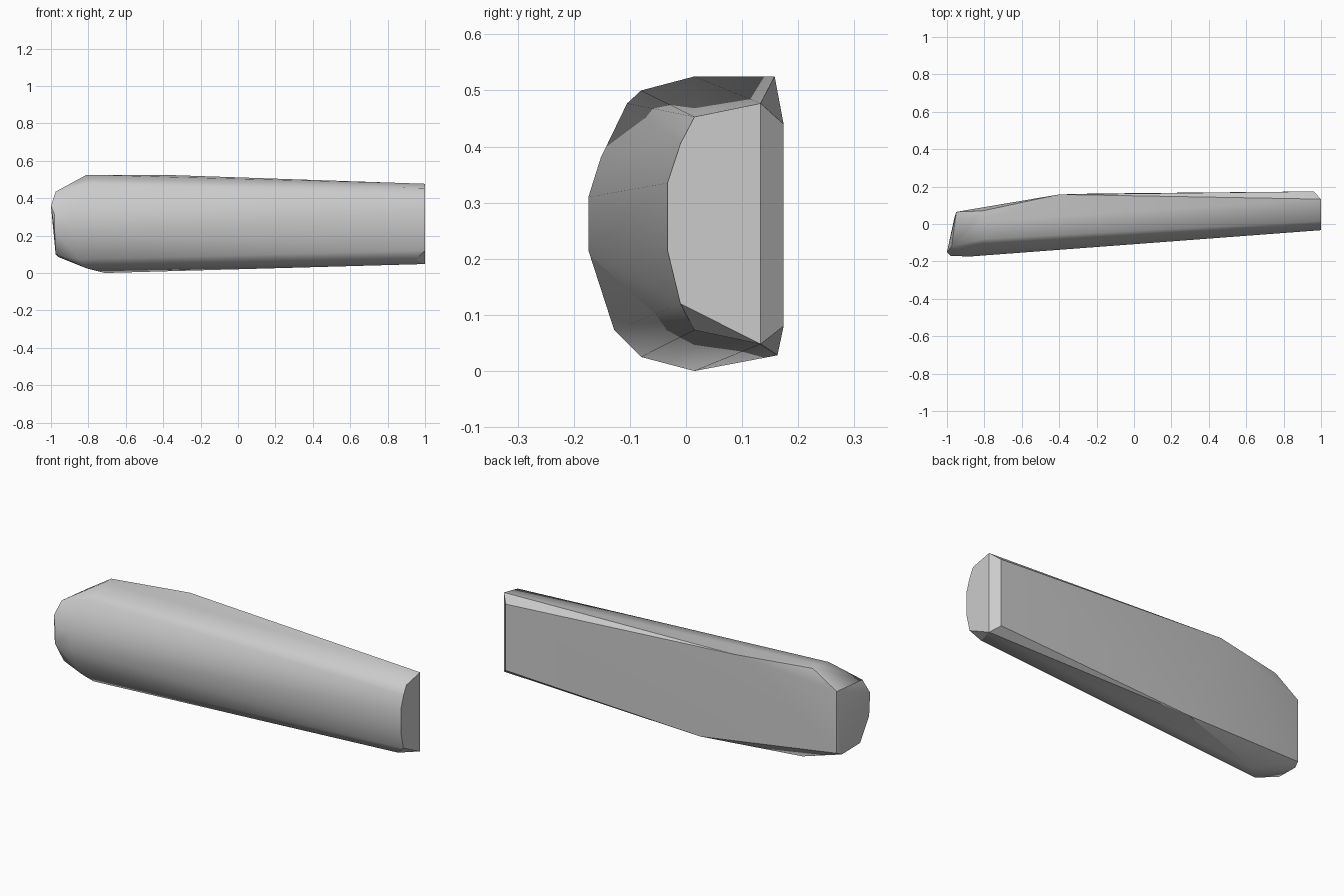
import bpy
import bmesh
import math

cube = bpy.data.objects.get("Cube")
if cube:
    bpy.data.objects.remove(cube, do_unlink=True)

grey = bpy.data.materials.new("light grey")
grey.use_nodes = True
colour = (0.6, 0.6, 0.6, 1)
grey.diffuse_color = colour
grey.node_tree.nodes["Principled BSDF"].inputs["Base Color"].default_value = colour

# narrow end: rounded front profile (y, z) with a chamfered lower corner
narrow_end = [(0.133, 0.477), (0.015, 0.453), (-0.01, 0.405), (-0.033, 0.335),
              (-0.033, 0.215), (-0.01, 0.12), (0.133, 0.048)]
points = [(1, y, z) for y, z in narrow_end]
points += [(0.95, 0.015, 0.073), (0.96, 0.174, 0.44), (0.96, 0.174, 0.08)]

# flat back, where it bends towards the wide end
points += [(-0.4, 0.158, 0.525), (-0.2, 0.163, 0.028)]

# wide section: full rounded profile (x, y, z)
points += [(-0.81, 0.07, 0.525), (-0.81, 0.015, 0.525), (-0.8, -0.08, 0.5),
           (-0.82, -0.105, 0.477), (-0.86, -0.152, 0.38), (-0.88, -0.174, 0.31),
           (-0.88, -0.174, 0.215), (-0.85, -0.128, 0.073), (-0.81, -0.08, 0.025),
           (-0.71, 0.015, 0.0), (-0.88, 0.02, 0.055)]

# wide end cap
points += [(-0.95, 0.065, 0.435), (-0.95, 0.065, 0.1), (-0.96, 0.035, 0.085),
           (-0.975, -0.12, 0.435), (-1, -0.15, 0.36), (-0.98, -0.17, 0.31),
           (-0.98, -0.17, 0.22), (-0.975, -0.1, 0.1)]

# wrap the sections in one faceted skin
bm = bmesh.new()
for p in points:
    bm.verts.new(p)
hull = bmesh.ops.convex_hull(bm, input=bm.verts)
loose = [v for v in bm.verts if not v.link_faces]
bmesh.ops.delete(bm, geom=loose, context="VERTS")
bmesh.ops.dissolve_limit(bm, angle_limit=math.radians(1.5),
                         verts=bm.verts, edges=bm.edges)
bmesh.ops.recalc_face_normals(bm, faces=bm.faces)

mesh = bpy.data.meshes.new("tapered_block")
bm.to_mesh(mesh)
bm.free()
mesh.materials.append(grey)
block = bpy.data.objects.new("tapered_block", mesh)
bpy.context.collection.objects.link(block)

# smooth the rounded front, keep the hard corners
bpy.ops.object.select_all(action="DESELECT")
block.select_set(True)
bpy.context.view_layer.objects.active = block
bpy.ops.object.shade_smooth_by_angle(angle=math.radians(30))
